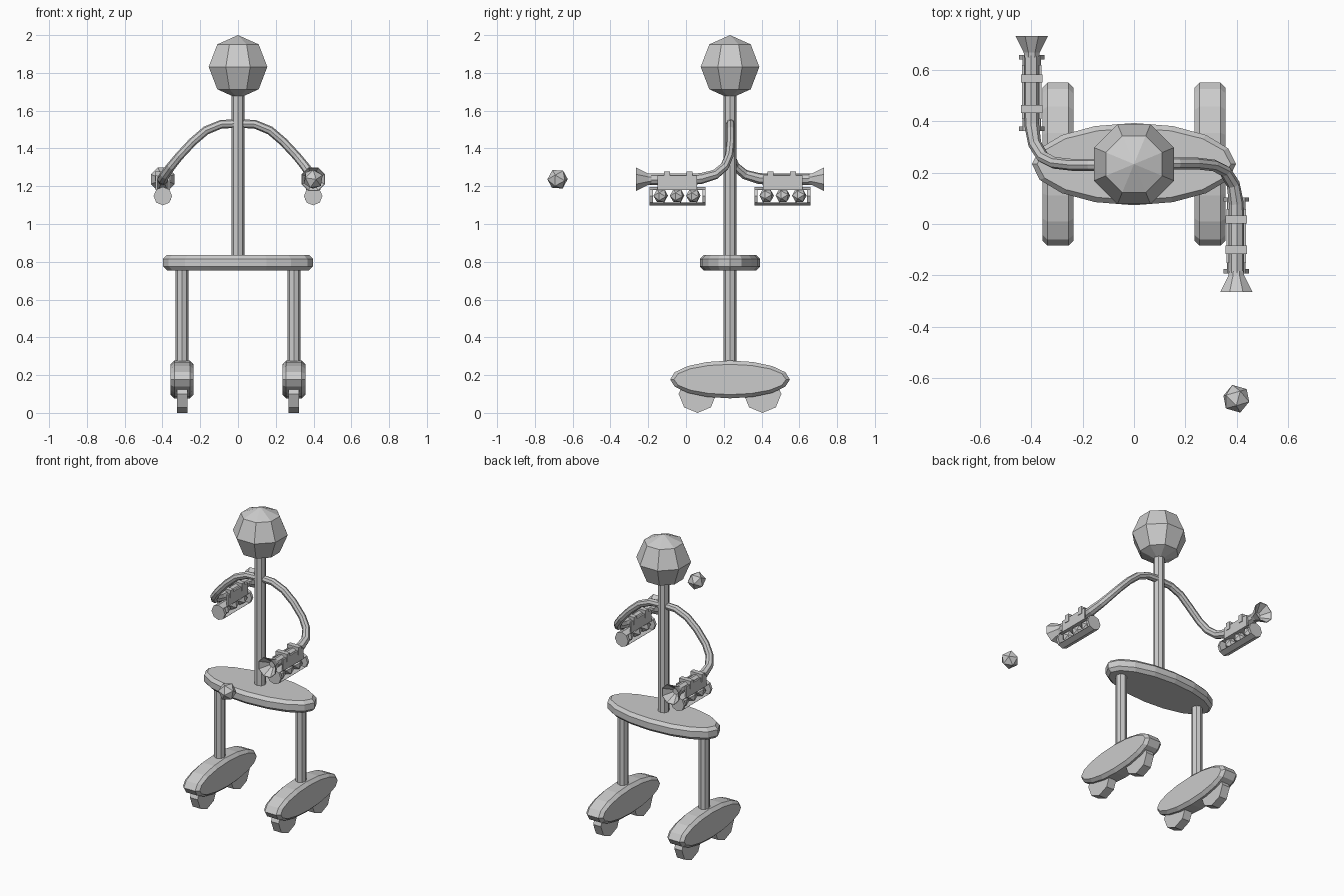
import bpy, bmesh
from math import pi, cos, sin
from mathutils import Matrix, Vector

if "Cube" in bpy.data.objects:
    bpy.data.objects.remove(bpy.data.objects["Cube"])

CY = 0.233      # body centre in y
GX, GZ = 0.398, 1.237   # launcher barrel axis


def add(name, bm):
    me = bpy.data.meshes.new(name)
    bmesh.ops.recalc_face_normals(bm, faces=bm.faces)
    bm.to_mesh(me)
    bm.free()
    ob = bpy.data.objects.new(name, me)
    bpy.context.collection.objects.link(ob)
    return ob


def loft(name, rings, n, loc, axis='Z', phase=0.0):
    """Stack of elliptical rings (a, b, height) with capped ends."""
    rot = {'Z': Matrix(), 'X': Matrix.Rotation(pi / 2, 4, 'Y'),
           '-Y': Matrix.Rotation(pi / 2, 4, 'X')}[axis]
    m = Matrix.Translation(loc) @ rot
    bm = bmesh.new()
    loops = [[bm.verts.new(m @ Vector((a * cos(phase + 2 * pi * i / n),
                                       b * sin(phase + 2 * pi * i / n), h)))
              for i in range(n)] for a, b, h in rings]
    for p, q in zip(loops, loops[1:]):
        for i in range(n):
            j = (i + 1) % n
            bm.faces.new((p[i], p[j], q[j], q[i]))
    bm.faces.new(loops[0][::-1])
    bm.faces.new(loops[-1])
    return add(name, bm)


def rod(name, r, length, n, loc, axis='Z'):
    h = length / 2
    return loft(name, [(r, r, -h), (r, r, h)], n, loc, axis)


def disc(name, a, b, h, loc, axis='Z', bev=0.02):
    return loft(name, [(a - bev, b - bev, -h), (a, b, -h + bev),
                       (a, b, h - bev), (a - bev, b - bev, h)], 16, loc, axis)


def box(name, size, loc):
    bm = bmesh.new()
    bmesh.ops.create_cube(bm, size=1, matrix=Matrix.Translation(loc) @ Matrix.Diagonal((*size, 1)))
    return add(name, bm)


def ball(name, r, loc):
    bm = bmesh.new()
    bmesh.ops.create_icosphere(bm, subdivisions=1, radius=r,
                               matrix=Matrix.Translation(loc) @ Matrix.Rotation(0.5, 4, 'X'))
    return add(name, bm)


# head
bm = bmesh.new()
bmesh.ops.create_uvsphere(bm, u_segments=8, v_segments=4, radius=0.168,
                          matrix=Matrix.Translation((0, CY, 1.832)) @ Matrix.Rotation(pi / 8, 4, 'Z'))
add("head", bm)

# spine and hip plate
rod("spine", 0.034, 0.9, 8, (0, CY, 1.25))
disc("hip_plate", 0.397, 0.16, 0.04, (0, CY, 0.795))

# legs, feet and wheels
for side, s in (("left", -1), ("right", 1)):
    x = 0.296 * s
    rod(side + "_leg", 0.034, 0.55, 8, (x, CY, 0.51))
    disc(side + "_foot", 0.1, 0.317, 0.061, (x, CY, 0.177), 'X')
    for end, dy in (("front", -0.172), ("back", 0.172)):
        rod(f"{side}_{end}_wheel", 0.1, 0.056, 8, (x, CY + dy, 0.1), 'X')

launcher = []

# arm sweeping into the barrel
path = [(0, 0.236, 1.532, .023), (0.09, 0.236, 1.528, .023), (0.17, 0.236, 1.495, .023),
        (0.24, 0.236, 1.435, .023), (0.31, 0.228, 1.36, .023), (0.355, 0.205, 1.305, .024),
        (0.386, 0.155, 1.262, .026), (GX, 0.08, GZ + .004, .029), (GX, 0.03, GZ, .03),
        (GX, -0.2, GZ, .03)]
cu = bpy.data.curves.new("arm_path", 'CURVE')
cu.dimensions = '3D'
cu.bevel_depth = 1.0
cu.bevel_resolution = 2
cu.use_fill_caps = True
sp = cu.splines.new('POLY')
sp.points.add(len(path) - 1)
for p, (x, y, z, r) in zip(sp.points, path):
    p.co = (x, y, z, 1)
    p.radius = r
tmp = bpy.data.objects.new("arm_path", cu)
bpy.context.collection.objects.link(tmp)
bpy.context.view_layer.update()
bm = bmesh.new()
bm.from_mesh(tmp.to_mesh())
tmp.to_mesh_clear()
bpy.data.objects.remove(tmp)
for f in bm.faces:
    f.smooth = False
launcher.append(add("arm", bm))

# flared muzzle, hollow towards the barrel
launcher.append(loft("muzzle", [(.03, .03, 0), (.034, .034, .02), (.068, .068, .083),
                                (.064, .064, .083), (.02, .02, .03)],
                     8, (GX, -0.182, GZ), '-Y', pi / 8))

# clip: side plates and two straps
for s in (-1, 1):
    launcher.append(box("clip_plate", (.01, .21, .075), (GX + s * .033, -.047, 1.218)))
for y in (-.1, .018):
    launcher.append(box("clip_strap", (.084, .032, .05), (GX, y, 1.253)))

# magazine tube with side windows and its balls
mag = rod("magazine", 0.049, 0.296, 8, (GX, -.044, 1.148), '-Y')
cut = box("window_cutter", (.2, .262, .066), (GX, -.044, 1.148))
mod = mag.modifiers.new("windows", 'BOOLEAN')
mod.operation = 'DIFFERENCE'
mod.solver = 'EXACT'
mod.object = cut
bpy.context.view_layer.update()
me = bpy.data.meshes.new_from_object(mag.evaluated_get(bpy.context.evaluated_depsgraph_get()))
mag.modifiers.clear()
mag.data = me
bpy.data.objects.remove(cut)
launcher.append(mag)
for y in (-.134, -.047, .039):
    launcher.append(ball("loaded_ball", 0.04, (GX, y, 1.15)))

# opposite arm: the same parts turned half a circle about the spine
turn = Matrix.Translation((0, CY, 0)) @ Matrix.Rotation(pi, 4, 'Z') @ Matrix.Translation((0, -CY, 0))
for ob in launcher:
    base = ob.name.split(".")[0]
    other = ob.copy()
    other.name = "left_" + base
    ob.name = "right_" + base
    other.matrix_world = turn
    bpy.context.collection.objects.link(other)

# ball in flight
ball("fired_ball", 0.056, (0.398, -0.68, GZ))
